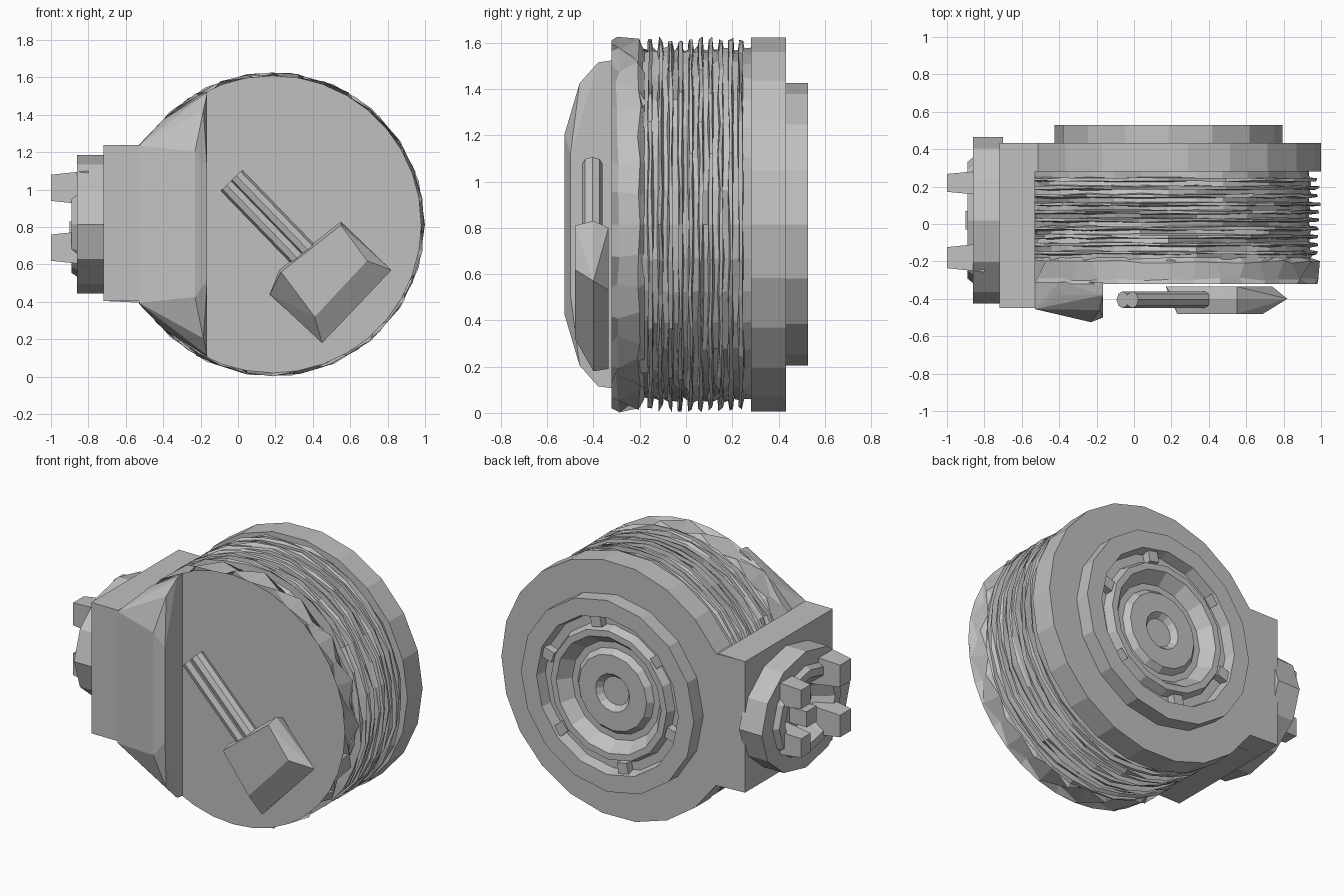
import bpy, bmesh, math, random
from mathutils import Vector, Matrix

random.seed(4)
if "Cube" in bpy.data.objects:
    bpy.data.objects.remove(bpy.data.objects["Cube"], do_unlink=True)

grey = bpy.data.materials.new("plain_grey")
grey.use_nodes = True
COLOR = (0.53, 0.53, 0.53, 1)
grey.diffuse_color = COLOR
grey.node_tree.nodes["Principled BSDF"].inputs["Base Color"].default_value = COLOR

CX, CZ, R = 0.185, 0.815, 0.815   # drum axis and radius


def finish(name, bm):
    bmesh.ops.recalc_face_normals(bm, faces=bm.faces)
    mesh = bpy.data.meshes.new(name)
    bm.to_mesh(mesh)
    bm.free()
    mesh.materials.append(grey)
    obj = bpy.data.objects.new(name, mesh)
    bpy.context.collection.objects.link(obj)
    return obj


def lathe(name, profile, sides, wobble=None, matrix=None):
    """Spin (radius, depth) pairs about the y axis and cap both ends."""
    bm = bmesh.new()
    rings = []
    for k, (r, y) in enumerate(profile):
        ring = []
        for i in range(sides):
            a = math.tau * i / sides
            dr, dy = wobble(k, i) if wobble else (0, 0)
            ring.append(bm.verts.new(((r + dr) * math.cos(a), y + dy, (r + dr) * math.sin(a))))
        rings.append(ring)
    for a, b in zip(rings, rings[1:]):
        for i in range(sides):
            j = (i + 1) % sides
            bm.faces.new((a[i], a[j], b[j], b[i]))
    bm.faces.new(rings[0])
    bm.faces.new(rings[-1])
    bm.transform(matrix or Matrix.Translation((CX, 0, CZ)))
    return finish(name, bm)


def hull(name, points):
    bm = bmesh.new()
    for p in points:
        bm.verts.new(p)
    bmesh.ops.convex_hull(bm, input=bm.verts)
    bmesh.ops.delete(bm, geom=[v for v in bm.verts if not v.link_faces], context='VERTS')
    bmesh.ops.dissolve_limit(bm, angle_limit=0.02, verts=bm.verts, edges=bm.edges)
    return finish(name, bm)


def prism(name, outline, y0, y1):
    """Extrude an (x, z) outline from y0 to y1."""
    bm = bmesh.new()
    face = bm.faces.new([bm.verts.new((x, y0, z)) for x, z in outline])
    moved = bmesh.ops.extrude_face_region(bm, geom=[face])["geom"]
    bmesh.ops.translate(bm, vec=(0, y1 - y0, 0),
                        verts=[v for v in moved if isinstance(v, bmesh.types.BMVert)])
    # the first face stays behind as the closing cap
    if not face.is_valid:
        bmesh.ops.holes_fill(bm, edges=bm.edges)
    return finish(name, bm)


def box(name, low, high, turn=None):
    bm = bmesh.new()
    bmesh.ops.create_cube(bm, size=1)
    low, high = Vector(low), Vector(high)
    m = Matrix.Translation((low + high) / 2)
    if turn:
        m = m @ turn
    bm.transform(m @ Matrix.Diagonal((*(high - low), 1)))
    return finish(name, bm)


# Wound drum with thin ragged fins
fins = []
FIN_COUNT, PITCH = 10, 0.0435
for k in range(FIN_COUNT):
    y = -0.165 + k * PITCH
    fins += [(0.76, y), (0.81, y + 0.004), (0.81, y + 0.018), (0.76, y + 0.022)]


def ragged(k, i):
    tip = k % 4 in (2, 3)
    return (random.uniform(-0.022, 0.002) if tip else random.uniform(-0.015, 0.01),
            random.uniform(-0.005, 0.005))


lathe("finned_drum", [(0.755, -0.2)] + fins + [(0.755, 0.29)], 32, ragged)


# Knurled front rim closed by a flat face
def knurl(k, i):
    if k in (0, 3):
        return 0, 0
    up = (i + k) % 2
    return (0.0 if up else -0.055) + random.uniform(-0.01, 0), random.uniform(-0.01, 0.01)


lathe("knurled_rim", [(0.755, -0.18), (0.815, -0.2), (0.815, -0.295), (0.795, -0.322)], 36, knurl)

# Back flange: round plate running out to the mounting block
ARC = math.radians(149)
outline = [(CX + R * math.cos(a), CZ + R * math.sin(a))
           for a in (ARC * (i / 9 - 1) for i in range(19))]
prism("back_flange", outline + [(-0.72, 1.24), (-0.72, 0.405)], 0.28, 0.432)

# Raised back ring with a groove, an inner ring and a shallow dish with a hub
lathe("back_ring", [(0.61, 0.40), (0.61, 0.528), (0.50, 0.528), (0.485, 0.46), (0.43, 0.46),
                    (0.41, 0.515), (0.37, 0.515), (0.31, 0.44), (0.27, 0.44), (0.24, 0.475),
                    (0.12, 0.475), (0.09, 0.44)], 16)
for i in range(6):
    a = math.tau * (i + 0.3) / 6
    c = Vector((CX + 0.46 * math.cos(a), 0.475, CZ + 0.46 * math.sin(a)))
    h = Vector((0.04, 0.035, 0.035))
    box(f"groove_bridge_{i + 1}", c - h, c + h, Matrix.Rotation(-a, 4, 'Y'))

# Mounting block on the side
box("mounting_block", (-0.72, -0.36, 0.405), (-0.53, 0.43, 1.24))

# Front cover: flat plate over the block, then a faceted wing with mirrored halves
box("cover_plate", (-0.72, -0.45, 0.405), (-0.53, -0.31, 1.24))
half_wing = [(-0.53, -0.31, 0.425), (-0.4, -0.31, 0.56), (-0.165, -0.31, 0.71),
             (-0.53, -0.455, 0.42), (-0.4, -0.38, 0.54), (-0.165, -0.38, 0.70),
             (-0.185, -0.46, 0.61), (-0.165, -0.50, 0.3), (-0.23, -0.525, 0.39)]
hull("front_cover_wing", [(x, y, CZ + s * z) for x, y, z in half_wing for s in (-1, 1)])

# Crank arm: twin rods across the front face
start, end = Vector((-0.035, -0.405, 1.05)), Vector((0.42, -0.405, 0.58))
along = (end - start).normalized()
side = Vector((-along.z, 0, along.x))
spin = Vector((0, 0, 1)).rotation_difference(along).to_matrix().to_4x4()
for n, s in (("upper", 1), ("lower", -1)):
    bm = bmesh.new()
    bmesh.ops.create_cone(bm, cap_ends=True, segments=8, radius1=0.045, radius2=0.045,
                          depth=(end - start).length)
    bm.transform(Matrix.Translation((start + end) / 2 + side * 0.036 * s) @ spin)
    finish(f"{n}_crank_rod", bm)

# Crank knob: chamfered block
hull("crank_knob",
     [(x, -0.48, z) for x, z in ((0.23, 0.56), (0.55, 0.81), (0.69, 0.62), (0.41, 0.32))]
     + [(x, -0.40, z) for x, z in ((0.22, 0.57), (0.55, 0.83), (0.82, 0.57), (0.45, 0.18))]
     + [(x, -0.335, z) for x, z in ((0.17, 0.44), (0.55, 0.80), (0.74, 0.53), (0.45, 0.19))])

# Side wheel with a collar and a dished face, its axis along x
wheel_frame = (Matrix.Translation((0, 0.02, CZ)) @ Matrix.Rotation(math.pi / 2, 4, 'Z')
               @ Matrix.Diagonal((1.2, 1, 1, 1)))
lathe("side_wheel", [(0.37, 0.70), (0.37, 0.86), (0.28, 0.86), (0.26, 0.89), (0.21, 0.89),
                     (0.14, 0.78)], 12, matrix=wheel_frame)

# Lugs and centre post on the wheel
for i, (y, z, w) in enumerate(((-0.18, 0.69, 0.07), (-0.18, 1.01, 0.07),
                               (0.22, 1.01, 0.06), (0.22, 0.70, 0.06))):
    hull(f"wheel_lug_{i + 1}",
         [(-0.8, y + a * w * 1.1, z + b * w * 1.3) for a in (-1, 1) for b in (-1, 1)]
         + [(-1.0, y + a * w * 0.8, z + b * w) for a in (-1, 1) for b in (-1, 1)])
box("wheel_post", (-0.9, -0.03, 0.73), (-0.76, 0.07, 0.83))
